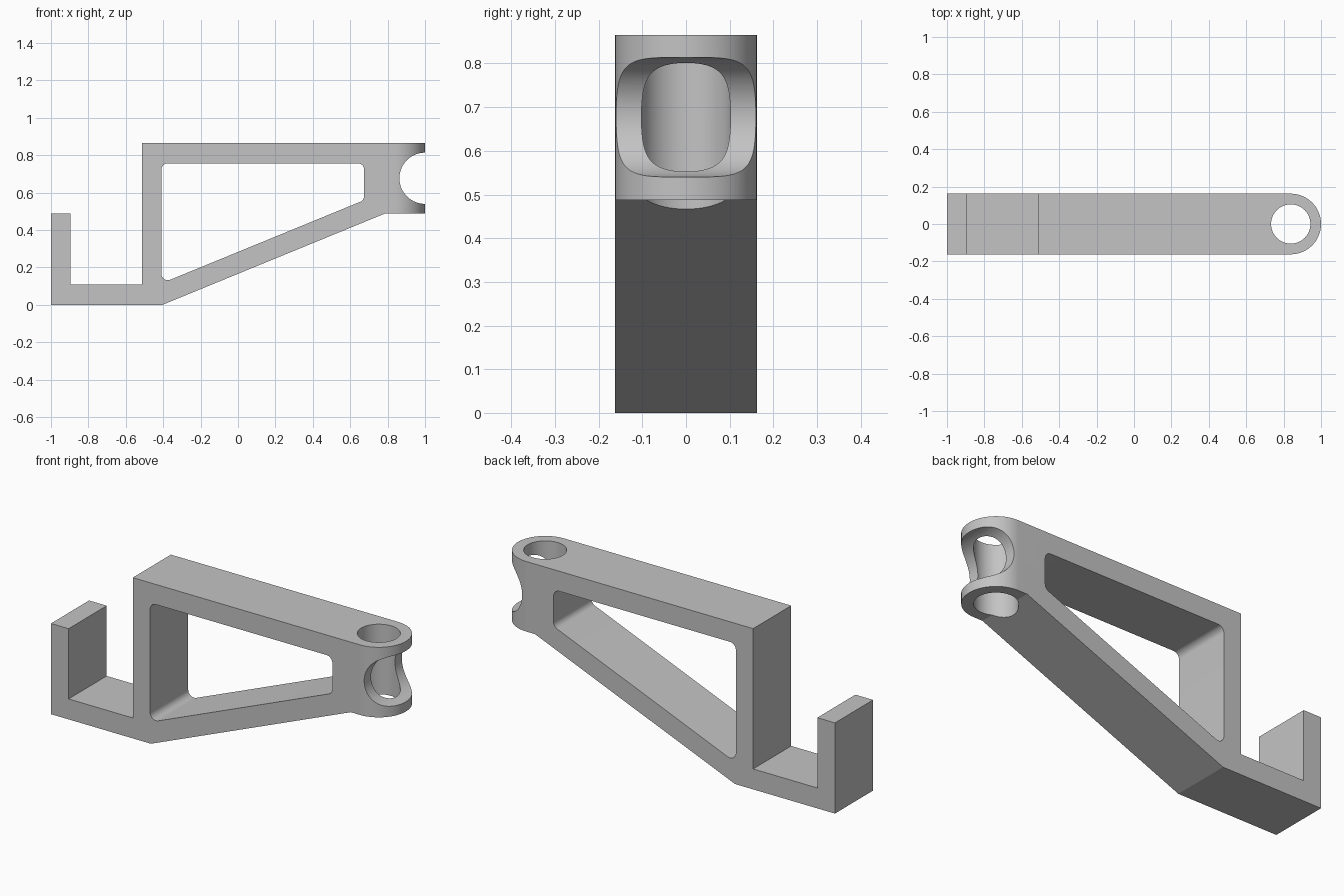
import bpy
import bmesh
import math
from mathutils import Vector

if "Cube" in bpy.data.objects:
    bpy.data.objects.remove(bpy.data.objects["Cube"], do_unlink=True)

HALF_WIDTH = 0.162
TOP = 0.865
TIP = 1.0 - HALF_WIDTH      # centre of the rounded end

grey = bpy.data.materials.new("plain_grey")
grey.use_nodes = True
colour = (0.55, 0.55, 0.55, 1)
grey.diffuse_color = colour
grey.node_tree.nodes["Principled BSDF"].inputs["Base Color"].default_value = colour


def prism(name, outline, axis, low, high):
    """Extrude a 2D outline along y (outline in x, z) or z (outline in x, y)."""
    def place(p, d):
        return (p[0], d, p[1]) if axis == "y" else (p[0], p[1], d)
    bm = bmesh.new()
    face = bm.faces.new([bm.verts.new(place(p, low)) for p in outline])
    side = bmesh.ops.extrude_face_region(bm, geom=[face])
    moved = [v for v in side["geom"] if isinstance(v, bmesh.types.BMVert)]
    bmesh.ops.translate(bm, verts=moved, vec=place((0, 0), high - low))
    bmesh.ops.recalc_face_normals(bm, faces=bm.faces)
    mesh = bpy.data.meshes.new(name)
    bm.to_mesh(mesh)
    bm.free()
    mesh.materials.append(grey)
    obj = bpy.data.objects.new(name, mesh)
    bpy.context.collection.objects.link(obj)
    return obj


def arc(cx, cy, r, start, end, steps):
    return [(cx + r * math.cos(a), cy + r * math.sin(a))
            for a in (math.radians(start + (end - start) * i / steps)
                      for i in range(steps + 1))]


def circle(cx, cy, r, steps=96):
    return arc(cx, cy, r, 0, 360, steps)[:-1]


def fillet(corners, r, steps=10):
    """Round every corner of a convex outline listed anticlockwise."""
    points = []
    for i, corner in enumerate(corners):
        c = Vector(corner)
        a = (Vector(corners[i - 1]) - c).normalized()
        b = (Vector(corners[(i + 1) % len(corners)]) - c).normalized()
        half = a.angle(b) / 2
        centre = c + (a + b).normalized() * (r / math.sin(half))
        middle = math.degrees(math.atan2(c.y - centre.y, c.x - centre.x))
        sweep = 90 - math.degrees(half)
        points += arc(centre.x, centre.y, r, middle - sweep, middle + sweep, steps)
    return points


def combine(target, cutter, operation):
    mod = target.modifiers.new(cutter.name, "BOOLEAN")
    mod.operation = operation
    mod.solver = "EXACT"
    mod.object = cutter
    bpy.context.view_layer.objects.active = target
    bpy.ops.object.modifier_apply(modifier=mod.name)
    bpy.data.objects.remove(cutter, do_unlink=True)


# Hook, upright, top bar and sloping brace as one side profile
side_profile = [(-1, 0), (-0.405, 0), (0.785, 0.488), (1.05, 0.488), (1.05, TOP),
                (-0.513, TOP), (-0.513, 0.11), (-0.895, 0.11),
                (-0.895, 0.488), (-1, 0.488)]
bracket = prism("hook_bracket", side_profile, "y", -HALF_WIDTH, HALF_WIDTH)

# Rounded end seen in plan
plan = [(-1.1, 0.3), (-1.1, -0.3), (0.5, -0.3), (0.5, -HALF_WIDTH)]
plan += arc(TIP, 0, HALF_WIDTH, -90, 90, 64) + [(0.5, HALF_WIDTH), (0.5, 0.3)]
combine(bracket, prism("rounded_end", plan, "z", -0.1, 1), "INTERSECT")

# Window with rounded corners
window = fillet([(-0.41, 0.115), (0.675, 0.56), (0.675, 0.757), (-0.41, 0.757)], 0.035)
combine(bracket, prism("window", window, "y", -0.3, 0.3), "DIFFERENCE")

# Upright pin hole and the round notch across the tip
combine(bracket, prism("pin_hole", circle(TIP, 0, 0.105), "z", -0.1, 1), "DIFFERENCE")
combine(bracket, prism("tip_notch", circle(1, 0.677, 0.137), "y", -0.3, 0.3), "DIFFERENCE")

# Smooth the curved walls, keep the edges sharp
bpy.ops.object.select_all(action="DESELECT")
bracket.select_set(True)
bpy.context.view_layer.objects.active = bracket
bpy.ops.object.shade_smooth_by_angle(angle=math.radians(20))
